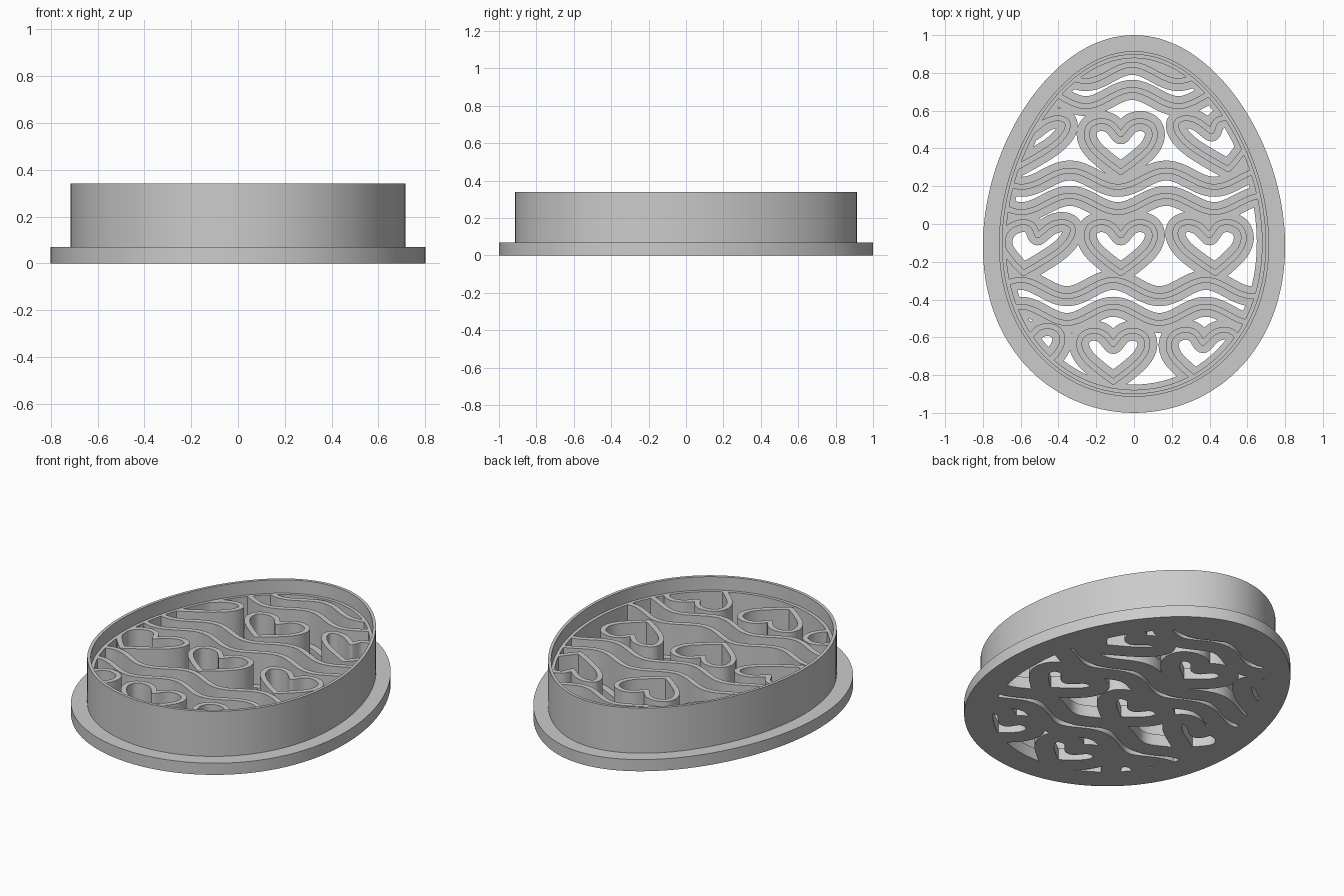
import bpy, bmesh, math
from mathutils import Vector

if "Cube" in bpy.data.objects:
    bpy.data.objects.remove(bpy.data.objects["Cube"], do_unlink=True)

PLATE, STAMP, RIM = 0.07, 0.26, 0.34   # top heights of plate, stamp lines and blade

grey = bpy.data.materials.new("plain_grey")
grey.use_nodes = True
grey.diffuse_color = (0.6, 0.6, 0.6, 1)
grey.node_tree.nodes["Principled BSDF"].inputs["Base Color"].default_value = (0.6, 0.6, 0.6, 1)


def prism(name, loop, z0, z1):
    """Closed outline extruded from z0 to z1."""
    bm = bmesh.new()
    face = bm.faces.new([bm.verts.new((p[0], p[1], z0)) for p in loop])
    top = bmesh.ops.extrude_face_region(bm, geom=[face], use_keep_orig=True)["geom"]
    for v in top:
        if isinstance(v, bmesh.types.BMVert):
            v.co.z = z1
    bmesh.ops.recalc_face_normals(bm, faces=bm.faces)
    mesh = bpy.data.meshes.new(name)
    bm.to_mesh(mesh)
    bm.free()
    mesh.materials.append(grey)
    obj = bpy.data.objects.new(name, mesh)
    bpy.context.collection.objects.link(obj)
    return obj


def combine(obj, other, operation):
    """Apply a boolean and remove the helper."""
    mod = obj.modifiers.new("combine", "BOOLEAN")
    mod.solver = "MANIFOLD"
    mod.operation = operation
    mod.object = other
    bpy.context.view_layer.objects.active = obj
    bpy.ops.object.modifier_apply(modifier=mod.name)
    bpy.data.objects.remove(other, do_unlink=True)
    return obj


def egg(inset, n=128):
    """Egg outline, narrower towards +y."""
    pts = []
    for i in range(n):
        t = math.tau * i / n
        x = (0.8 - inset) * math.sin(t) * (1 - 0.12 * math.cos(t)) / 1.007
        pts.append((x, (1 - inset) * math.cos(t)))
    return pts


def egg_ring(name, outer, inner, z0, z1):
    ring = prism(name, egg(outer), z0, z1)
    return combine(ring, prism("hole", egg(inner), z0 - 0.1, z1 + 0.1), "DIFFERENCE")


def smooth(points, steps=7):
    """Catmull-Rom curve through the points."""
    p = [Vector(q) for q in points]
    p = [2 * p[0] - p[1]] + p + [2 * p[-1] - p[-2]]
    out = []
    for a, b, c, d in zip(p, p[1:], p[2:], p[3:]):
        for i in range(steps):
            t = i / steps
            out.append(0.5 * (2 * b + (c - a) * t + (2 * a - 5 * b + 4 * c - d) * t * t
                              + (3 * b - a - 3 * c + d) * t ** 3))
    return out + [p[-2]]


def stroke(path, half):
    """Outline of a line of even width with round ends."""
    left, right = [], []
    for i, p in enumerate(path):
        d = (path[min(i + 1, len(path) - 1)] - path[max(i - 1, 0)]).normalized()
        n = Vector((-d.y, d.x)) * half
        for edge, q in ((left, p + n), (right, p - n)):
            # leave out points that fold over in tight bends
            if i in (0, len(path) - 1) or min((q - c).length for c in path) > half * 0.985:
                edge.append(q)

    def cap(centre, start):
        a = math.atan2(start.y - centre.y, start.x - centre.x)
        return [centre + half * Vector((math.cos(a - math.pi * k / 8), math.sin(a - math.pi * k / 8)))
                for k in range(1, 8)]
    return left + cap(path[-1], left[-1]) + right[::-1] + cap(path[0], right[0])


# Pattern lines: three pairs of waves
paths = []
for crest, period, heights in ((-0.01, 0.49, (0.80, 0.667)),
                               (-0.34, 0.51, (0.24, 0.106)),
                               (-0.11, 0.49, (-0.339, -0.481))):
    for y in heights:
        paths.append([Vector((x, y + 0.043 * math.cos(math.tau * (x - crest) / period)))
                      for x in [-0.85 + 0.02 * i for i in range(86)]])

# Pattern lines: hearts in rows, each drawn as two halves from notch to tip
HALF = [(0, 0), (0.05, 0.055), (0.11, 0.07), (0.165, 0.045),
        (0.18, -0.01), (0.15, -0.075), (0.08, -0.14), (0, -0.2)]
HEARTS = [(-0.54, 0.49, 0.5), (-0.07, 0.475, 0), (0.41, 0.49, -0.45),
          (-0.51, -0.06, 0.38), (-0.07, -0.06, 0), (0.4, -0.06, -0.15),
          (-0.56, -0.61, 0), (-0.11, -0.635, 0), (0.365, -0.63, 0.15)]
for hx, hy, lean in HEARTS:
    for side in (-1, 1):
        paths.append(smooth([(hx + side * x + lean * y, hy + y) for x, y in HALF]))


def pattern(name, half, z0, z1, inset):
    """All pattern lines trimmed to the egg and merged."""
    body = None
    for path in paths:
        line = prism(name, stroke(path, half), z0, z1)
        combine(line, prism("trim", egg(inset), z0 - 0.1, z1 + 0.1), "INTERSECT")
        body = combine(body, line, "UNION") if body else line
    return body


# Base plate: flange ring and wide feet under every line
base_plate = egg_ring("base_plate", 0, 0.15, 0, PLATE)
combine(base_plate, pattern("line_feet", 0.053, 0, PLATE, 0.1), "UNION")

# Stamp walls: inner ledge joined to the thin pattern walls
stamp_walls = egg_ring("stamp_walls", 0.102, 0.122, PLATE - 0.02, STAMP)
combine(stamp_walls, pattern("line_walls", 0.015, PLATE - 0.02, STAMP, 0.11), "UNION")

# Outer cutting blade
cutting_blade = egg_ring("cutting_blade", 0.085, 0.103, PLATE - 0.02, RIM)

for obj in (base_plate, stamp_walls, cutting_blade):
    bpy.ops.object.select_all(action="DESELECT")
    obj.select_set(True)
    bpy.context.view_layer.objects.active = obj
    bpy.ops.object.shade_smooth_by_angle(angle=math.radians(30))
